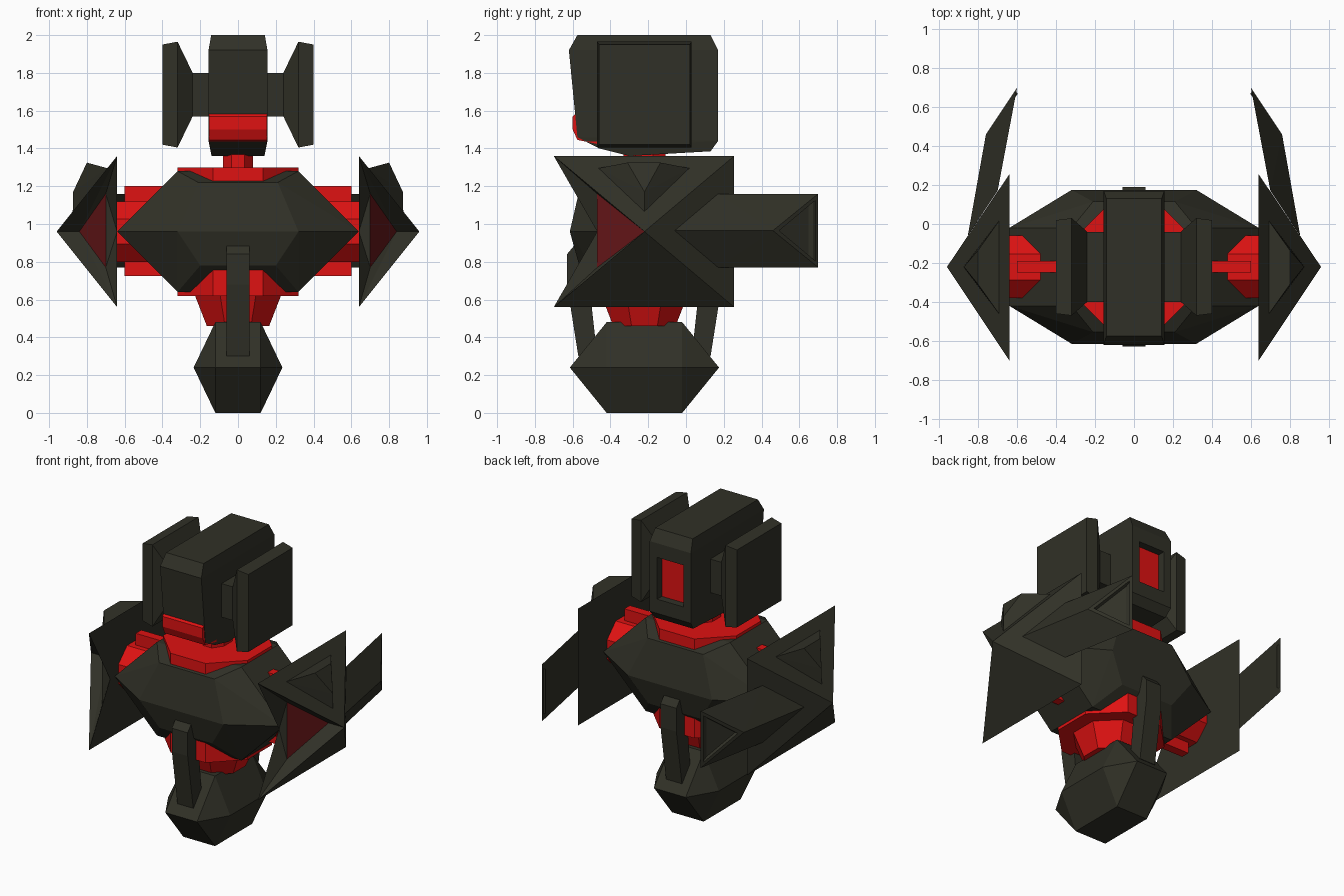
import bpy, bmesh, math
from mathutils import Vector

if "Cube" in bpy.data.objects:
    bpy.data.objects.remove(bpy.data.objects["Cube"])

YC = -0.22  # body axis in y


def mat(name, c):
    m = bpy.data.materials.new(name)
    m.diffuse_color = (*c, 1)
    m.use_nodes = True
    m.node_tree.nodes["Principled BSDF"].inputs["Base Color"].default_value = m.diffuse_color
    return m


DARK = mat("dark olive", (0.03, 0.03, 0.02))
RED = mat("bright red", (0.74, 0.006, 0.006))
MAROON = mat("deep red", (0.13, 0.008, 0.009))


def finish(name, bm, mats):
    bmesh.ops.recalc_face_normals(bm, faces=bm.faces)
    me = bpy.data.meshes.new(name)
    bm.to_mesh(me)
    bm.free()
    for m in mats:
        me.materials.append(m)
    ob = bpy.data.objects.new(name, me)
    bpy.context.collection.objects.link(ob)
    return ob


def hull(name, pts, m):
    """Convex solid around points."""
    bm = bmesh.new()
    for p in pts:
        bm.verts.new(p)
    bmesh.ops.convex_hull(bm, input=bm.verts)
    bmesh.ops.dissolve_limit(bm, angle_limit=0.01, verts=bm.verts, edges=bm.edges)
    return finish(name, bm, [m])


def box(name, x0, x1, y0, y1, z0, z1, m):
    return hull(name, [(x, y, z) for x in (x0, x1) for y in (y0, y1) for z in (z0, z1)], m)


def octagon(a):
    r = a / math.cos(math.pi / 8)
    return [(r * math.cos((i + .5) * math.pi / 4), r * math.sin((i + .5) * math.pi / 4)) for i in range(8)]


def quad(x, y, z):
    """Four sign combinations of x and y around the body axis."""
    return [(sx * x, YC + sy * y, z) for sx in (-1, 1) for sy in (-1, 1)]


def extrude_x(name, prof, hw, mats):
    bm = bmesh.new()
    a = [bm.verts.new((-hw, y, z)) for y, z in prof]
    b = [bm.verts.new((hw, y, z)) for y, z in prof]
    bm.faces.new(a)
    bm.faces.new(b[::-1])
    n = len(prof)
    for i in range(n):
        j = (i + 1) % n
        bm.faces.new((a[j], a[i], b[i], b[j]))
    return finish(name, bm, mats)


# lower pod
hull("lower_pod", quad(.12, .2, 0) + quad(.12, .395, .24) + quad(.235, .2, .24) + quad(.12, .2, .48), DARK)

# red core, waist funnel and neck
hull("core", [(x, YC + y, z) for x, y in octagon(.32) for z in (.62, 1.30)], RED)
hull("waist", [(x, YC + y, .64) for x, y in octagon(.235)] + [(x, YC + y, .46) for x, y in octagon(.165)], RED)
hull("neck", [(x, YC + y * 1.4, z) for x, y in octagon(.08) for z in (1.25, 1.42)], RED)

# dark torso shell
hull("torso", quad(.64, .2, .96) + quad(.32, .395, .96) + quad(.21, .335, 1.22) + quad(.25, .2, 1.28)
     + quad(.32, .2, 1.28) + quad(.20, .345, .78) + quad(.30, .2, .64) + quad(.32, .2, .64), DARK)

# front and back struts from torso to pod
strut = [(.36, .90), (.41, .84), (.41, .68), (.35, .30), (.25, .30), (.28, .57), (.30, .90)]
for s, n in ((-1, "front_strut"), (1, "back_strut")):
    extrude_x(n, [(YC + s * y, z) for y, z in strut], .06, [DARK])

# head with a recessed red slot in the back
bm = bmesh.new()
prof = [(-.575, 2, .142), (.13, 2, .142), (.17, 1.92, .156), (.17, 1.44, .156), (.13, 1.385, .145),
        (-.30, 1.36, .14), (-.46, 1.40, .148), (-.575, 1.46, .156), (-.62, 1.92, .156)]
for y, z, w in prof:
    for s in (-1, 1):
        bm.verts.new((s * w, y, z))
bmesh.ops.convex_hull(bm, input=bm.verts)
bmesh.ops.dissolve_limit(bm, angle_limit=0.01, verts=bm.verts, edges=bm.edges)
bm.normal_update()
back = max(bm.faces, key=lambda f: f.normal.y * f.calc_area())
bmesh.ops.inset_individual(bm, faces=[back], thickness=.08)
for v in back.verts:
    v.co.z = 1.68 + (v.co.z - 1.68) * .78
bmesh.ops.inset_individual(bm, faces=[back], thickness=.001, depth=-.05)
back.material_index = 1
finish("head", bm, [DARK, RED])

# red visor
extrude_x("visor", [(-.56, 1.605), (-.60, 1.57), (-.60, 1.50), (-.575, 1.445), (-.45, 1.42), (-.45, 1.605)],
          .153, [RED])

for s, side in ((-1, "left"), (1, "right")):
    def P(x, y, z):
        return Vector((s * x, y, z))

    # ear plate and its connector
    box(side + "_ear_connector", s * .14, s * .25, -.40, -.04, 1.57, 1.80, DARK)
    rings = [(.24, .18, .115), (.32, .25, .28), (.40, .24, .265)]
    hull(side + "_ear_plate", [P(x, YC + a * hy, 1.685 + b * hz) for x, hy, hz in rings
                               for a in (-1, 1) for b in (-1, 1)], DARK)

    # shoulder joint
    hull(side + "_joint", [P(x, YC + a, .96 + b) for a, b in octagon(.16) for x in (.35, .645)], RED)
    box(side + "_joint_bar", s * .35, s * .60, YC - .03, YC + .03, .725, 1.20, RED)

    # shoulder pyramid with a notched front and deep red panel
    bm = bmesh.new()
    V = {k: bm.verts.new(P(*c)) for k, c in dict(
        ct=(.64, -.70, 1.36), cb=(.64, -.70, .56), bt=(.64, .255, 1.36), bb=(.64, .255, .56),
        a=(.96, YC, .96), n=(.64, -.47, .96), pt=(.70, -.47, 1.16), pb=(.70, -.47, .77),
        r=(.84, YC, .96)).items()}
    for f in ("ct bt a", "bt bb a", "bb cb a", "ct n bt", "n bb bt", "n cb bb", "ct a r", "ct r pt",
              "cb r a", "cb pb r", "ct pt n", "cb n pb", "pt pb n"):
        bm.faces.new([V[k] for k in f.split()])
    bm.faces.new([V[k] for k in ("pt", "r", "pb")]).material_index = 1
    finish(side + "_shoulder", bm, [DARK, MAROON])

    # raised block on the shoulder top
    hull(side + "_shoulder_block", [P(.69, -.465, 1.295), P(.69, .02, 1.295), P(.875, YC, 1.066),
                                    P(.80, -.31, 1.325), P(.80, -.135, 1.325), P(.873, YC, 1.17)], DARK)

    # swept back fin with a dent in its end face
    bm = bmesh.new()
    pts = [(.853, -.06, .965), (.76, .46, .965)]
    pts += [(x, y, z) for z in (1.16, .77) for x, y in ((.70, .17), (.60, .70))]
    for p in pts:
        bm.verts.new(P(*p))
    bmesh.ops.convex_hull(bm, input=bm.verts)
    bmesh.ops.dissolve_limit(bm, angle_limit=0.01, verts=bm.verts, edges=bm.edges)
    bm.normal_update()
    end = max(bm.faces, key=lambda f: f.calc_center_median().y)
    bmesh.ops.inset_individual(bm, faces=[end], thickness=.04)
    bmesh.ops.inset_individual(bm, faces=[end], thickness=.01, depth=-.02)
    finish(side + "_fin", bm, [DARK])
